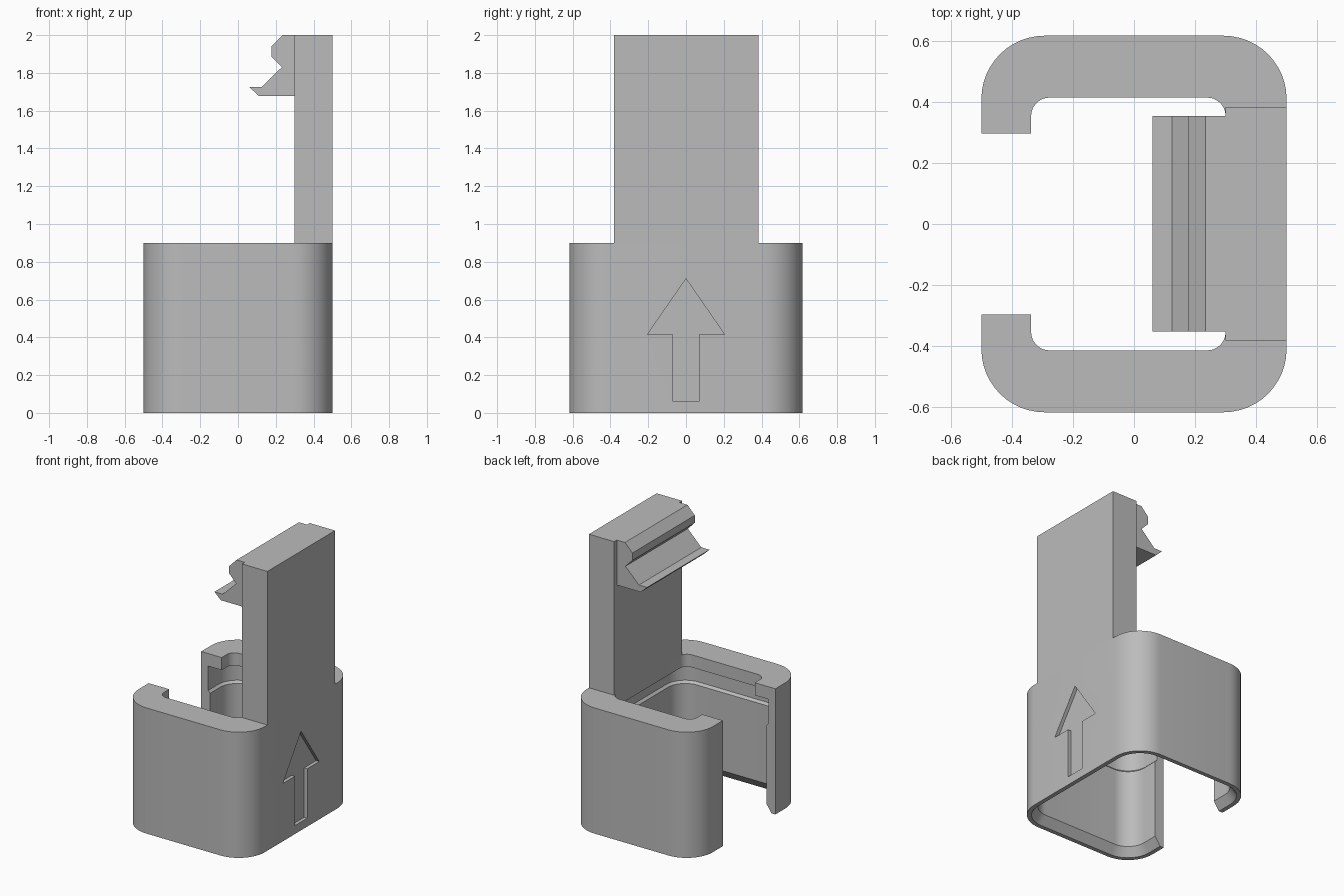
import bpy, bmesh
from math import sin, cos, pi

cube = bpy.data.objects.get("Cube")
if cube:
    bpy.data.objects.remove(cube, do_unlink=True)

grey = bpy.data.materials.new("plain grey")
grey.use_nodes = True
COLOUR = (0.5, 0.5, 0.5, 1)
grey.diffuse_color = COLOUR
grey.node_tree.nodes["Principled BSDF"].inputs["Base Color"].default_value = COLOUR

HX, HY, RADIUS, GAP = 0.5, 0.617, 0.207, 0.297


def add_object(name, bm):
    bmesh.ops.recalc_face_normals(bm, faces=bm.faces)
    mesh = bpy.data.meshes.new(name)
    bm.to_mesh(mesh)
    bm.free()
    mesh.materials.append(grey)
    obj = bpy.data.objects.new(name, mesh)
    bpy.context.collection.objects.link(obj)
    return obj


def extrude(name, profile, offset):
    """Closed profile of 3D points swept along an offset."""
    bm = bmesh.new()
    face = bm.faces.new([bm.verts.new(p) for p in profile])
    geom = bmesh.ops.extrude_face_region(bm, geom=[face])["geom"]
    moved = [v for v in geom if isinstance(v, bmesh.types.BMVert)]
    bmesh.ops.translate(bm, verts=moved, vec=offset)
    return add_object(name, bm)


def open_path(x0, x1, hy, r, steps=12):
    """Rounded rectangle path, open in the middle of its -x side."""
    pts = [(x0, GAP)]
    corners = [(x0 + r, hy - r, pi), (x1 - r, hy - r, pi / 2),
               (x1 - r, r - hy, 0), (x0 + r, r - hy, -pi / 2)]
    for cx, cy, start in corners:
        for i in range(steps + 1):
            a = start - i / steps * pi / 2
            pts.append((cx + r * cos(a), cy + r * sin(a)))
    return pts + [(x0, -GAP)]


def inset(t):
    return open_path(t - HX, HX - t, HY - t, RADIUS - t)


# C-shaped sleeve: chamfered foot, inner ledge, groove and top lip
outer = open_path(-HX, HX, HY, RADIUS)
lip = open_path(-0.337, 0.3, 0.414, 0.06)
levels = [(0, inset(0.03)), (0.06, inset(0.072)), (0.62, inset(0.072)),
          (0.636, inset(0.056)), (0.81, inset(0.056)), (0.81, lip), (0.9, lip)]
bm = bmesh.new()
rings = [[bm.verts.new((x, y, z)) for x, y in outer + inner[::-1]]
         for z, inner in levels]
for low, high in zip(rings, rings[1:]):
    for i in range(len(low)):
        j = (i + 1) % len(low)
        bm.faces.new((low[i], low[j], high[j], high[i]))
bm.faces.new(rings[0])
bm.faces.new(rings[-1])
bmesh.ops.remove_doubles(bm, verts=bm.verts, dist=0.0001)
sleeve = add_object("sleeve", bm)

# Arrow recess in the +x wall
half = [(0.07, 0.06), (0.07, 0.414), (0.205, 0.414)]
arrow = half + [(0, 0.71)] + [(-y, z) for y, z in half[::-1]]
cutter = extrude("arrow_cutter", [(HX - 0.025, y, z) for y, z in arrow], (0.1, 0, 0))
cutter.hide_render = True
mod = sleeve.modifiers.new("arrow recess", "BOOLEAN")
mod.operation = "DIFFERENCE"
mod.solver = "EXACT"
mod.object = cutter
bpy.context.view_layer.objects.active = sleeve
bpy.ops.object.modifier_apply(modifier=mod.name)
bpy.data.objects.remove(cutter, do_unlink=True)

# Upright plate above the sleeve
plate = [(0.3, 0.9), (HX, 0.9), (HX, 2), (0.3, 2)]
extrude("upright_plate", [(x, -0.382, z) for x, z in plate], (0, 0.766, 0))

# Latch hook along the top of the plate
hook = [(0.3, 2), (0.235, 2), (0.177, 1.94), (0.177, 1.887), (0.232, 1.83),
        (0.125, 1.725), (0.06, 1.725), (0.11, 1.678), (0.3, 1.678)]
extrude("latch_hook", [(x, -0.352, z) for x, z in hook], (0, 0.706, 0))

bpy.ops.object.select_all(action="DESELECT")
sleeve.select_set(True)
bpy.ops.object.shade_smooth_by_angle(angle=pi / 6)
